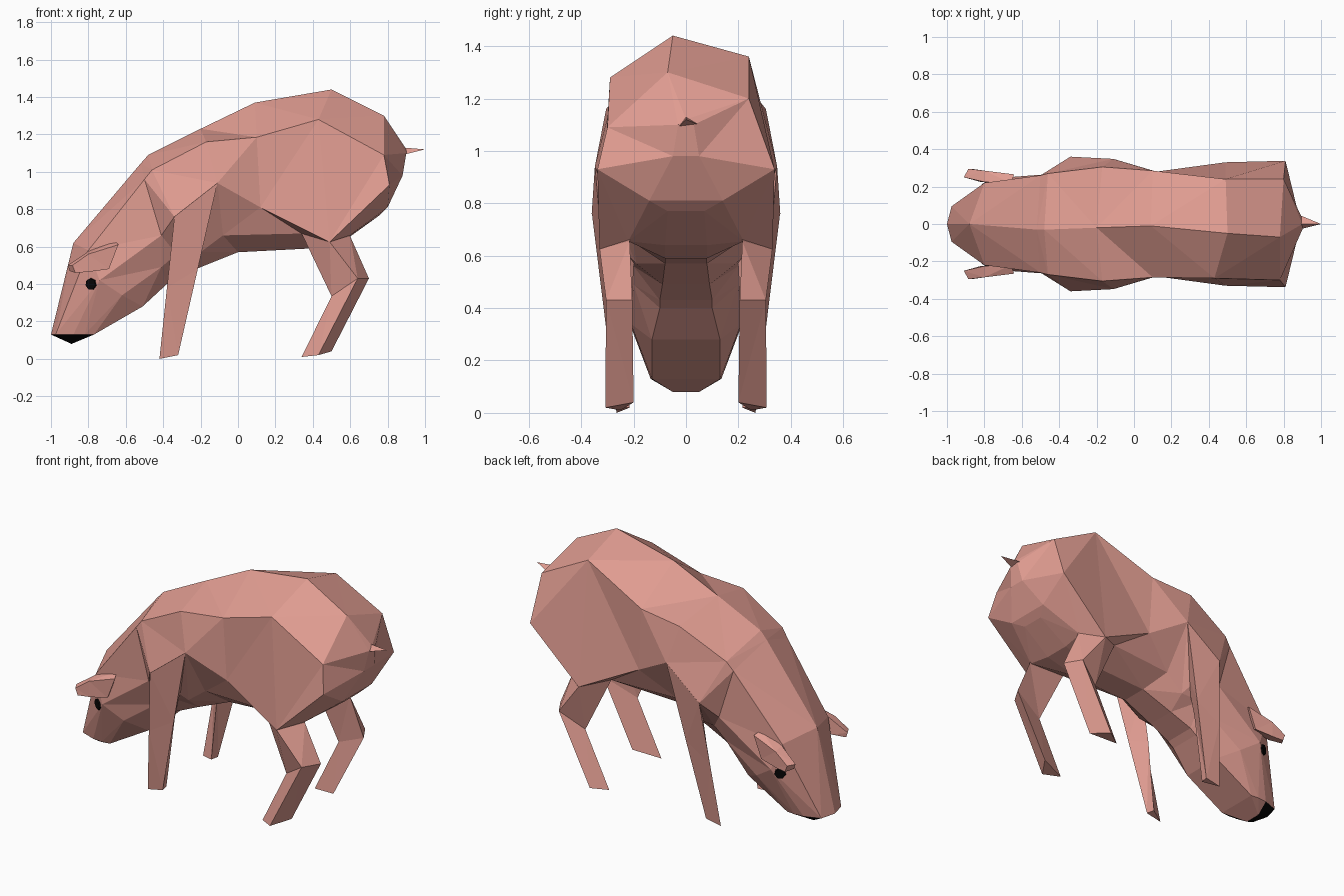
import bpy
import bmesh
from mathutils import Vector
from mathutils.bvhtree import BVHTree

default_cube = bpy.data.objects.get("Cube")
if default_cube:
    bpy.data.objects.remove(default_cube)


def make_material(name, colour):
    material = bpy.data.materials.new(name)
    material.use_nodes = True
    material.diffuse_color = colour
    shader = material.node_tree.nodes["Principled BSDF"]
    shader.inputs["Base Color"].default_value = colour
    shader.inputs["Roughness"].default_value = 0.8
    return material


pink = make_material("pink skin", (0.75, 0.335, 0.285, 1))
black = make_material("black", (0.002, 0.002, 0.002, 1))


def finish(bm, name, materials):
    """Turn a bmesh into a flat-shaded object."""
    bmesh.ops.triangulate(bm, faces=bm.faces[:])
    bmesh.ops.recalc_face_normals(bm, faces=bm.faces[:])
    mesh = bpy.data.meshes.new(name)
    bm.to_mesh(mesh)
    bm.free()
    for material in materials:
        mesh.materials.append(material)
    obj = bpy.data.objects.new(name, mesh)
    bpy.context.collection.objects.link(obj)
    return obj


def loft(bm, rings):
    """Bridge closed rings of points, leaving the ends open."""
    rows = [[bm.verts.new(p) for p in ring] for ring in rings]
    for a, b in zip(rows, rows[1:]):
        for i in range(len(a)):
            j = (i + 1) % len(a)
            bm.faces.new((a[i], a[j], b[j], b[i]))
    return rows


def mirrored(point, side):
    return Vector((point[0], point[1] * side, point[2]))


# Body and head: lengthwise lines from snout to rump
ridge = [(-1, 0, .13), (-.88, 0, .62), (-.52, -.03, 1.045), (-.48, -.03, 1.09),
         (-.2, -.02, 1.23), (.09, -.01, 1.37), (.5, -.05, 1.44),
         (.78, -.07, 1.3), (.9, 0, 1.12)]
upper = [(-.975, .095, .13), (-.8, .22, .58), (-.5, .26, .96), (-.46, .27, 1.01),
         (-.17, .305, 1.16), (.1, .285, 1.185), (.46, .265, 1.32),
         (.79, .27, 1.145), (.9, .03, 1.1)]
middle = [(-.88, .13, .13), (-.74, .245, .42), (-.41, .27, .66), (-.34, .36, .76),
          (-.11, .348, .94), (.12, .28, .81), (.49, .33, .625),
          (.81, .338, .93), (.88, .05, .98)]
lower = [(-.82, .135, .13), (-.62, .21, .34), (-.41, .2, .49), (-.33, .2, .56),
         (-.2, .19, .57), (-.08, .2, .66), (.34, .23, .67),
         (.59, .22, .655), (.8, .14, .81)]
belly = [(-.77, .13, .13), (-.51, .13, .28), (-.38, .1, .4), (-.34, .1, .43),
         (-.2, .09, .49), (0, .08, .57), (.38, .08, .59),
         (.58, .08, .64), (.76, .07, .77)]
# The left hip is raised and the right hip is lowered
skew = {6: (.03, -.025, .04), 7: (.01, -.03, .055)}

rings = []
for i, top in enumerate(ridge):
    left, right = [[mirrored(line[i], side) for line in (upper, middle, lower, belly)]
                   for side in (1, -1)]
    if i in skew:
        dx, dy, dz = skew[i]
        left[0] += Vector((dx, dy, dz))
        right[0] += Vector((-dx, dy, -dz))
    rings.append([Vector(top)] + left + right[::-1])

bm = bmesh.new()
rows = loft(bm, rings)

# Rump: strips across from left to right
rump = rows[-1]
bm.faces.new((rump[0], rump[1], rump[-1]))
for i in range(1, 4):
    bm.faces.new((rump[i], rump[i + 1], rump[-i - 1], rump[-i]))

# Snout underside: black around a flat keel, pink at the rear and rear left
mouth = rows[0]
keel = [bm.verts.new((-.89, side * .05, .08)) for side in (1, -1)]
for a, b in zip(mouth, mouth[1:] + mouth[:1]):
    middle_y = a.co.y + b.co.y
    if abs(middle_y) < 0.01:
        bm.faces.new((a, b, keel[1], keel[0]))
    else:
        face = bm.faces.new((a, b, keel[0 if middle_y > 0 else 1]))
        rear_left = middle_y > 0 and min(a.co.x, b.co.x) > -0.9
        face.material_index = 0 if rear_left else 1
bm.faces.new((mouth[0], keel[0], keel[1])).material_index = 1
bmesh.ops.triangulate(bm, faces=bm.faces[:])
surface = BVHTree.FromBMesh(bm)
finish(bm, "body", [pink, black])

# Legs: three-sided, from foot to the part hidden in the body
front_leg = [[(-.42, .265, 0), (-.32, .265, .02), (-.33, .215, .02)],
             [(-.38, .312, .38), (-.215, .308, .48), (-.28, .205, .45)],
             [(-.34, .359, .76), (-.11, .347, .94), (-.22, .19, .75)]]
hind_leg = [[(.34, .25, .01), (.43, .308, .02), (.5, .2, .04)],
            [(.5, .25, .335), (.64, .305, .43), (.7, .205, .43)],
            [(.34, .23, .67), (.49, .33, .625), (.6, .215, .655)],
            [(.45, .22, .82), (.55, .27, .82), (.62, .2, .82)]]

# Flat ears pointing forward and down beside the head
ear = [[(-.66, .22, .63), (-.64, .265, .61), (-.69, .265, .48), (-.7, .22, .5)],
       [(-.8, .225, .575), (-.8, .285, .56), (-.8, .285, .465), (-.82, .225, .475)],
       [(-.91, .25, .5), (-.885, .295, .5), (-.87, .295, .46), (-.9, .25, .47)]]

for side, label in ((1, "left"), (-1, "right")):
    for part, shape in (("front_leg", front_leg), ("hind_leg", hind_leg), ("ear", ear)):
        bm = bmesh.new()
        ends = loft(bm, [[mirrored(p, side) for p in ring] for ring in shape])
        bm.faces.new(ends[0])
        bm.faces.new(ends[-1])
        finish(bm, f"{label}_{part}", [pink])

    # Eye: thin disc laid on the head surface
    spot, normal, _, _ = surface.ray_cast(Vector((-.785, side, .4)), Vector((0, -side, 0)))
    if normal.y * side < 0:
        normal = -normal
    bm = bmesh.new()
    bmesh.ops.create_cone(bm, cap_ends=True, segments=7, radius1=.033,
                          radius2=.031, depth=.009)
    turn = normal.to_track_quat("Z", "Y").to_matrix()
    bmesh.ops.rotate(bm, matrix=turn, verts=bm.verts[:])
    bmesh.ops.translate(bm, vec=spot + normal * .004, verts=bm.verts[:])
    finish(bm, f"{label}_eye", [black])

# Tail: small pointed spike
bm = bmesh.new()
base = [bm.verts.new(p) for p in ((.88, -.03, 1.09), (.88, .05, 1.1), (.88, 0, 1.13))]
tip = bm.verts.new((1, 0, 1.12))
bm.faces.new(base)
for i in range(3):
    bm.faces.new((base[i], base[(i + 1) % 3], tip))
finish(bm, "tail", [pink])
